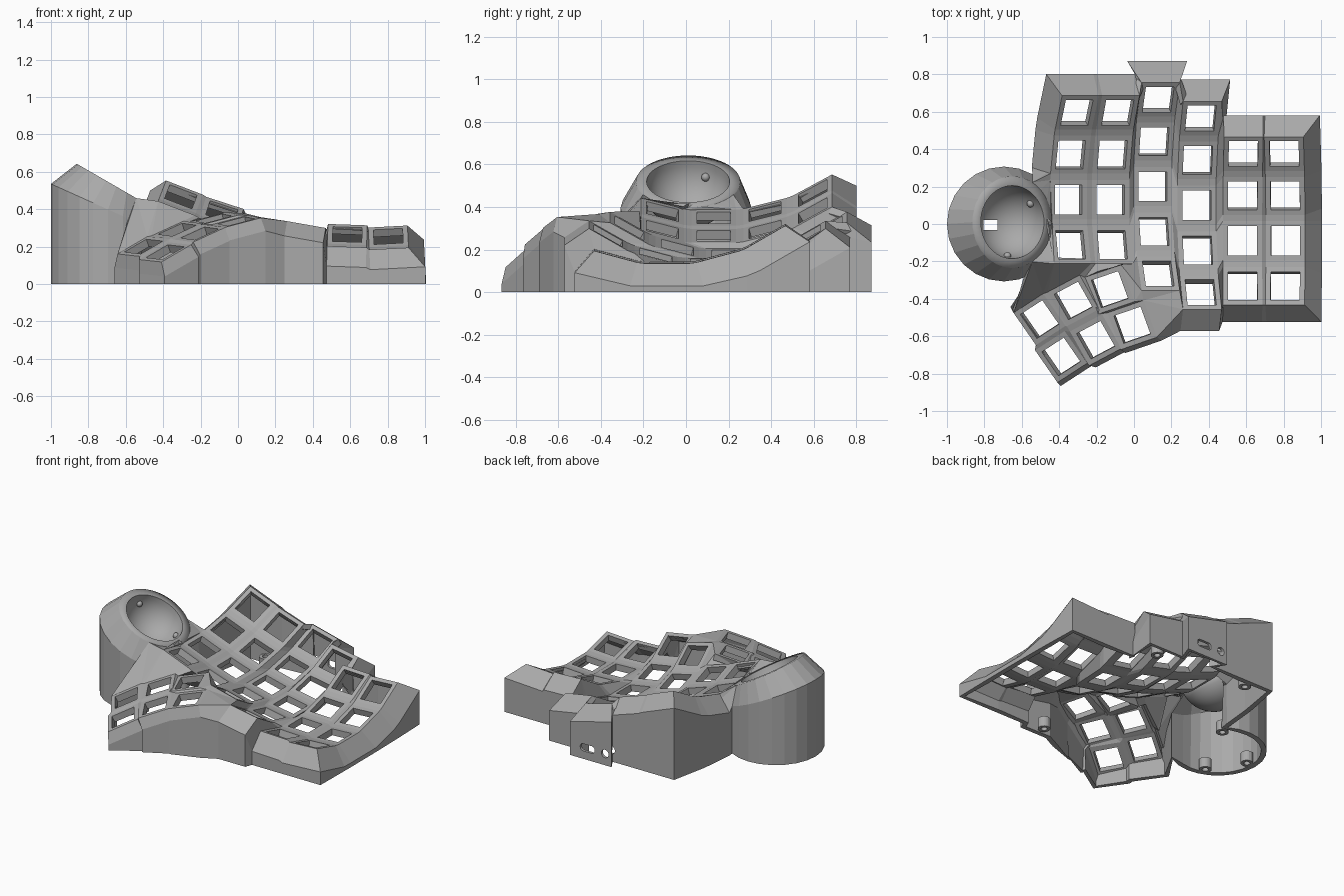
import bpy, bmesh, math
from mathutils import Matrix, Vector

cube = bpy.data.objects.get("Cube")
if cube:
    bpy.data.objects.remove(cube, do_unlink=True)

grey = bpy.data.materials.new("plain grey")
grey.use_nodes = True
grey.diffuse_color = (0.4, 0.4, 0.4, 1)
grey.node_tree.nodes["Principled BSDF"].inputs["Base Color"].default_value = (0.4, 0.4, 0.4, 1)

HALF, HOLE, THICK, ARC = 0.105, 0.078, 0.045, 0.93


def rot(deg, axis):
    return Matrix.Rotation(math.radians(deg), 4, axis)


def link(name, bm):
    mesh = bpy.data.meshes.new(name)
    bm.to_mesh(mesh)
    bm.free()
    mesh.materials.append(grey)
    ob = bpy.data.objects.new(name, mesh)
    bpy.context.collection.objects.link(ob)
    return ob


def shell(name, faces, thick):
    """Skin from corner points, facing up and outward, thickened inward."""
    bm = bmesh.new()
    for f in faces:
        bm.faces.new([bm.verts.new(p) for p in f])
    bmesh.ops.remove_doubles(bm, verts=bm.verts, dist=0.0005)
    bmesh.ops.recalc_face_normals(bm, faces=bm.faces)
    bm.normal_update()
    facing = 0
    for f in bm.faces:
        c = f.calc_center_median()
        facing += f.calc_area() * f.normal.dot(Vector((c.x, c.y, 1)))
    if facing < 0:
        bmesh.ops.reverse_faces(bm, faces=bm.faces)
    ob = link(name, bm)
    mod = ob.modifiers.new("thickness", 'SOLIDIFY')
    mod.thickness, mod.offset = thick, -1
    return ob


# Key positions: bowed columns, then the thumb keys
columns = [  # x, y, z, sideways tilt, rows
    (-0.35, 0.13, 0.35, 21, 4), (-0.125, 0.13, 0.265, 18, 4),
    (0.10, 0.20, 0.18, 14, 5), (0.335, 0.10, 0.143, 10, 5),
    (0.58, -0.09, 0.14, 2, 4), (0.81, -0.09, 0.13, -3, 4)]
keys = {}
for c, (x, y, z, tilt, rows) in enumerate(columns):
    for r in range(rows):
        keys["ABCDEF"[c], r] = (Matrix.Translation((x, y, z)) @ rot(tilt, 'Y')
                                @ Matrix.Translation((0, 0, ARC)) @ rot((2 - r) * 15, 'X')
                                @ Matrix.Translation((0, 0, -ARC)))
thumbs = [  # back key, front key, yaw, tilt
    ((-0.505, -0.51, 0.20), (-0.39, -0.71, 0.17), 33, -26),
    ((-0.325, -0.41, 0.29), (-0.205, -0.62, 0.27), 28, -22),
    ((-0.13, -0.35, 0.35), (-0.01, -0.54, 0.335), 19, -14)]
for c, (back, front, yaw, tilt) in enumerate(thumbs):
    for r, pos in enumerate((back, front)):
        keys["TUV"[c], r] = Matrix.Translation(pos) @ rot(yaw, 'Z') @ rot(tilt, 'Y') @ rot(4, 'X')


def P(code, size=HALF):
    """Corner of a key, such as 'A0-+' for its back left corner."""
    sx, sy = (1 if s == '+' else -1 for s in code[2:4])
    return keys[code[0], int(code[1])] @ Vector((sx * size, sy * size, 0))


def right_of(k):
    nxt = {"A": "B", "B": "C", "C": "D", "D": "E", "E": "F", "T": "U", "U": "V"}.get(k[0])
    return (nxt, k[1] - (k[0] == "D"))


def plate(letters):
    """Key frames with square openings, and the webs that join them."""
    faces = []
    ring = ["--", "+-", "++", "-+"]
    for k in [k for k in keys if k[0] in letters]:
        n = f"{k[0]}{k[1]}"
        for a, b in zip(ring, ring[1:] + ring[:1]):
            faces.append([P(n + a), P(n + b), P(n + b, HOLE), P(n + a, HOLE)])
        below, side = (k[0], k[1] + 1), right_of(k)
        s, d = f"{side[0]}{side[1]}", f"{below[0]}{below[1]}"
        if below in keys:
            faces.append([P(n + "--"), P(n + "+-"), P(d + "++"), P(d + "-+")])
        if side in keys:
            faces.append([P(n + "++"), P(n + "+-"), P(s + "--"), P(s + "-+")])
        diag = right_of(below)
        if below in keys and side in keys and diag in keys:
            g = f"{diag[0]}{diag[1]}"
            faces.append([P(n + "+-"), P(s + "--"), P(g + "-+"), P(d + "++")])
    return faces


def patches(text):
    return [[P(c) for c in f.split()] for f in text.split(",")]


shell("key_well", plate("ABCDEF") + patches("D0+- D1++ E0-+, B3+- C3-- C4-+"), THICK)
shell("thumb_cluster", plate("TUV"), THICK)

# Ball cup rim, tilted toward the keys
CUP = Vector((-0.65, 0.01, 0.52))
frame = Matrix.Translation(CUP) @ rot(30, 'Y')
RIM, BALL = 0.245, 0.195


def rim(deg):
    a = math.radians(deg)
    return frame @ Vector((RIM * math.cos(a), RIM * math.sin(a), 0))


# Bridges from the key well to the thumb keys and to the cup
shell("thumb_bridge", patches(
    "A3-- T0++ U0-+, A3-- A3+- U0++ U0-+, A3+- B3-- V0-+ U0++, B3-- B3+- V0++ V0-+,"
    "B3+- C4-+ C4-- V0++, V0++ C4-- V0+-, V0+- C4-- V1++, V1++ C4-- C4+-,"
    "V1++ C4+- D4--, V1++ D4-- V1+-"), THICK)
fill = [[P("A2-+"), P("A1--"), rim(60)], [P("A2-+"), rim(15), rim(0), P("A2--")],
        [P("A2--"), rim(0), P("A3-+")], [P("A3--"), P("A3-+"), rim(0)],
        [rim(-60), P("A3--"), P("T0++")], [rim(-60), P("T0++"), P("T0-+")]]
fill += [[P("A2-+"), rim(a), rim(a - 15)] for a in (60, 45, 30)]
fill += [[P("A3--"), rim(a), rim(a - 15)] for a in (0, -15, -30, -45)]
shell("cup_bridge", fill, 0.03)

# Outer wall: plate edge, sloped shoulder, then straight down to the floor
route = ("A0-+ A0++:n B0-+:n B0++:n C0-+ C0++ D0-+:n D0++ D0+-:e E0-+:n E0++:n F0-+:n F0++ F0+-:e "
         "F1++:e F1+-:e F2++:e F2+-:e F3++:e F3+- F3--:s E3+-:s E3--:s D4+-:s D4--:s "
         "V1+-:s V1--:s U1+-:s U1--:s T1+-:s T1-- T1-+:w T0--:w T0-+ CUP "
         "A1--:w A1-+:w A0--:w")
section = []
for step in route.split():
    if step == "CUP":
        for deg in range(300, 59, -15):
            a = math.radians(deg)
            x = -0.695 + 0.305 * math.cos(a)
            section.append((rim(deg), Vector((x, 0.307 * math.sin(a), 0.535 - 0.45 * (x + 1)))))
        continue
    code, _, way = step.partition(":")
    dx = 0 if way in ("n", "s") and way else (1 if code[2] == '+' else -1)
    dy = 0 if way in ("e", "w") and way else (1 if code[3] == '+' else -1)
    out, drop = (0.03, 0.07) if code[0] in "TUV" else (0.06, 0.127)
    if code[0] == "F" and dx:
        dx = 1.4
    offset = keys[code[0], int(code[1])].to_3x3() @ Vector((dx * out, dy * out, -drop))
    shoulder = P(code) + offset
    shoulder.z = max(shoulder.z, 0.03)
    section.append((P(code), shoulder))
wall = []
for (t0, s0), (t1, s1) in zip(section, section[1:] + section[:1]):
    wall.append([t0, t1, s1, s0])
    wall.append([s0, s1, Vector((s1.x, s1.y, 0)), Vector((s0.x, s0.y, 0))])
outer_wall = shell("outer_wall", wall, 0.035)


def cut(target, cutter):
    cutter.hide_render = True
    cutter.hide_viewport = True
    cutter.display_type = 'WIRE'
    mod = target.modifiers.new("opening", 'BOOLEAN')
    mod.operation, mod.solver, mod.object = 'DIFFERENCE', 'EXACT', cutter


def box(name, pos, size):
    bm = bmesh.new()
    bmesh.ops.create_cube(bm, size=1, matrix=Matrix.Translation(pos) @ Matrix.Diagonal((*size, 1)))
    return link(name, bm)


# Cable slot and round socket in the back wall
slot = box("slot_cutter", (0.15, 0.87, 0.08), (0.11, 0.2, 0.05))
bevel = slot.modifiers.new("round", 'BEVEL')
bevel.width, bevel.segments = 0.02, 3
cut(outer_wall, slot)
bm = bmesh.new()
bmesh.ops.create_cone(bm, cap_ends=True, segments=20, radius1=0.028, radius2=0.028, depth=0.2,
                      matrix=Matrix.Translation((0.015, 0.87, 0.08)) @ rot(90, 'X'))
cut(outer_wall, link("socket_cutter", bm))

# Ball cup: flat rim and round bowl, spun about the tilted axis
bm = bmesh.new()
profile = [(RIM, 0)] + [(BALL * math.cos(math.radians(d)), -BALL * math.sin(math.radians(d)))
                        for d in range(0, 91, 9)]
verts = [bm.verts.new((r, 0, z)) for r, z in profile]
edges = [bm.edges.new(pair) for pair in zip(verts, verts[1:])]
bmesh.ops.spin(bm, geom=verts + edges, cent=(0, 0, 0), axis=(0, 0, 1), angle=math.tau, steps=48)
bmesh.ops.remove_doubles(bm, verts=bm.verts, dist=0.0005)
bmesh.ops.recalc_face_normals(bm, faces=bm.faces)
bm.normal_update()
if sum(f.normal.z * f.calc_area() for f in bm.faces) < 0:
    bmesh.ops.reverse_faces(bm, faces=bm.faces)
bm.transform(frame)
cup = link("ball_cup", bm)
mod = cup.modifiers.new("thickness", 'SOLIDIFY')
mod.thickness, mod.offset = 0.025, -1
cut(cup, box("sensor_cutter", (-0.767, -0.005, 0.3), (0.075, 0.055, 0.6)))

# Three small bearings in the bowl
bm = bmesh.new()
for deg in (33, 153, 273):
    a = math.radians(deg)
    bmesh.ops.create_uvsphere(bm, u_segments=16, v_segments=10, radius=0.02, matrix=frame
                              @ Matrix.Translation((0.181 * math.cos(a), 0.181 * math.sin(a), -0.07)))
bearings = link("bearings", bm)

# Screw posts inside the base
bm = bmesh.new()
for x, y in ((0.33, -0.49), (-0.78, -0.23), (-0.93, 0.0), (-0.56, 0.2), (0.38, 0.68), (-0.3, 0.73)):
    rings = []
    for r, z in ((0.04, 0), (0.04, 0.07), (0.02, 0.07), (0.02, 0)):
        rings.append([bm.verts.new((x + r * math.cos(i * math.tau / 20), y + r * math.sin(i * math.tau / 20), z))
                      for i in range(20)])
    for lo, hi in zip(rings, rings[1:] + rings[:1]):
        for i in range(20):
            j = (i + 1) % 20
            bm.faces.new((lo[i], lo[j], hi[j], hi[i]))
link("screw_posts", bm)

# Smooth only the round parts
bpy.ops.object.select_all(action='DESELECT')
for ob in (cup, bearings):
    ob.select_set(True)
bpy.context.view_layer.objects.active = cup
bpy.ops.object.shade_smooth_by_angle(angle=math.radians(35))
